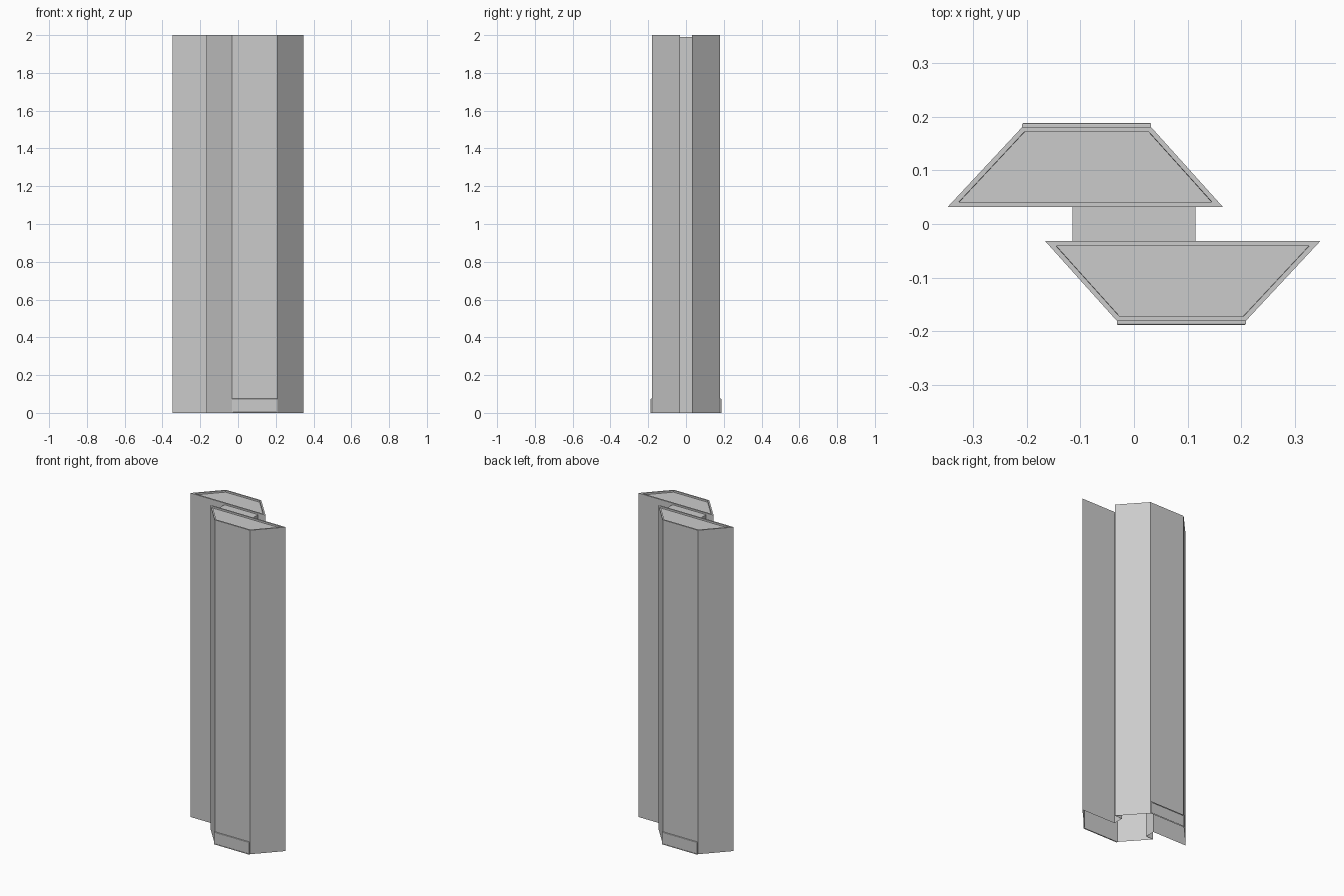
import bpy, bmesh, math

cube = bpy.data.objects.get("Cube")
if cube:
    bpy.data.objects.remove(cube)

HEIGHT, ROOF, GAP, CORE = 2.0, 1.99, 0.032, 0.115

grey = bpy.data.materials.new("plain_grey")
grey.use_nodes = True
grey.diffuse_color = (0.6, 0.6, 0.6, 1)
grey.node_tree.nodes["Principled BSDF"].inputs["Base Color"].default_value = grey.diffuse_color


def make_object(name, bm, turn=0.0):
    mesh = bpy.data.meshes.new(name)
    bm.to_mesh(mesh)
    bm.free()
    mesh.materials.append(grey)
    obj = bpy.data.objects.new(name, mesh)
    obj.rotation_euler.z = turn
    bpy.context.collection.objects.link(obj)


def quad(bm, a, b, z0, z1):
    """Vertical wall from a to b; outside lies to the right of a -> b."""
    bm.faces.new([bm.verts.new((*p, z)) for p, z in ((a, z0), (b, z0), (b, z1), (a, z1))])


def recess(bm, face, rim, step):
    """Leave a rim around the face and sink its middle by the given step."""
    bmesh.ops.inset_region(bm, faces=[face], thickness=rim, use_even_offset=True)
    bmesh.ops.inset_region(bm, faces=[face], thickness=0.0005, use_even_offset=True)
    bmesh.ops.translate(bm, vec=step, verts=list(face.verts))
    bm.normal_update()


def tower():
    # Trapezoid shell, open below and where the core joins, with a low parapet
    bm = bmesh.new()
    plan = [(-CORE, -GAP), (-0.166, -GAP), (-0.032, -0.181),
            (0.209, -0.181), (0.348, -GAP), (CORE, -GAP)]
    for a, b in zip(plan, plan[1:]):
        quad(bm, a, b, 0, HEIGHT)
    quad(bm, plan[-1], plan[0], ROOF, HEIGHT)
    bm.faces.new([bm.verts.new((*p, HEIGHT)) for p in plan])
    bmesh.ops.remove_doubles(bm, verts=bm.verts[:], dist=1e-5)
    bm.normal_update()
    top = max(bm.faces, key=lambda f: f.normal.z)
    recess(bm, top, 0.009, (0, 0, ROOF - HEIGHT))
    return bm


def entrance():
    # Thin lobby panel with softened edges and a slim raised frame
    bm = bmesh.new()
    bmesh.ops.create_cube(bm, size=1)
    for v in bm.verts:
        v.co.x = 0.0885 + v.co.x * 0.241
        v.co.y = -0.185 + v.co.y * 0.008
        v.co.z = 0.0375 + v.co.z * 0.075
    bm.normal_update()
    front = min(bm.faces, key=lambda f: f.normal.y)
    edges = [e for e in front.edges if max(v.co.z for v in e.verts) > 0.01]
    bmesh.ops.bevel(bm, geom=edges, offset=0.003, segments=2, profile=0.5, affect='EDGES')
    bm.normal_update()
    recess(bm, min(bm.faces, key=lambda f: f.normal.y), 0.003, (0, 0.002, 0))
    hidden = [f for f in bm.faces if f.normal.y > 0.9 or f.normal.z < -0.99
              and f.calc_center_median().z < 0.001]
    bmesh.ops.delete(bm, geom=hidden, context='FACES')
    return bm


# Matching halves, turned half a circle about the centre
for side, turn in (("front", 0.0), ("back", math.pi)):
    make_object(side + "_tower", tower(), turn)
    make_object(side + "_entrance", entrance(), turn)

# Linking core: two side walls and a flat roof
core = bmesh.new()
quad(core, (CORE, -GAP), (CORE, GAP), 0, ROOF)
quad(core, (-CORE, GAP), (-CORE, -GAP), 0, ROOF)
core.faces.new([core.verts.new((x, y, ROOF)) for x, y in
                ((-CORE, -GAP), (CORE, -GAP), (CORE, GAP), (-CORE, GAP))])
bmesh.ops.remove_doubles(core, verts=core.verts[:], dist=1e-5)
make_object("linking_core", core)
